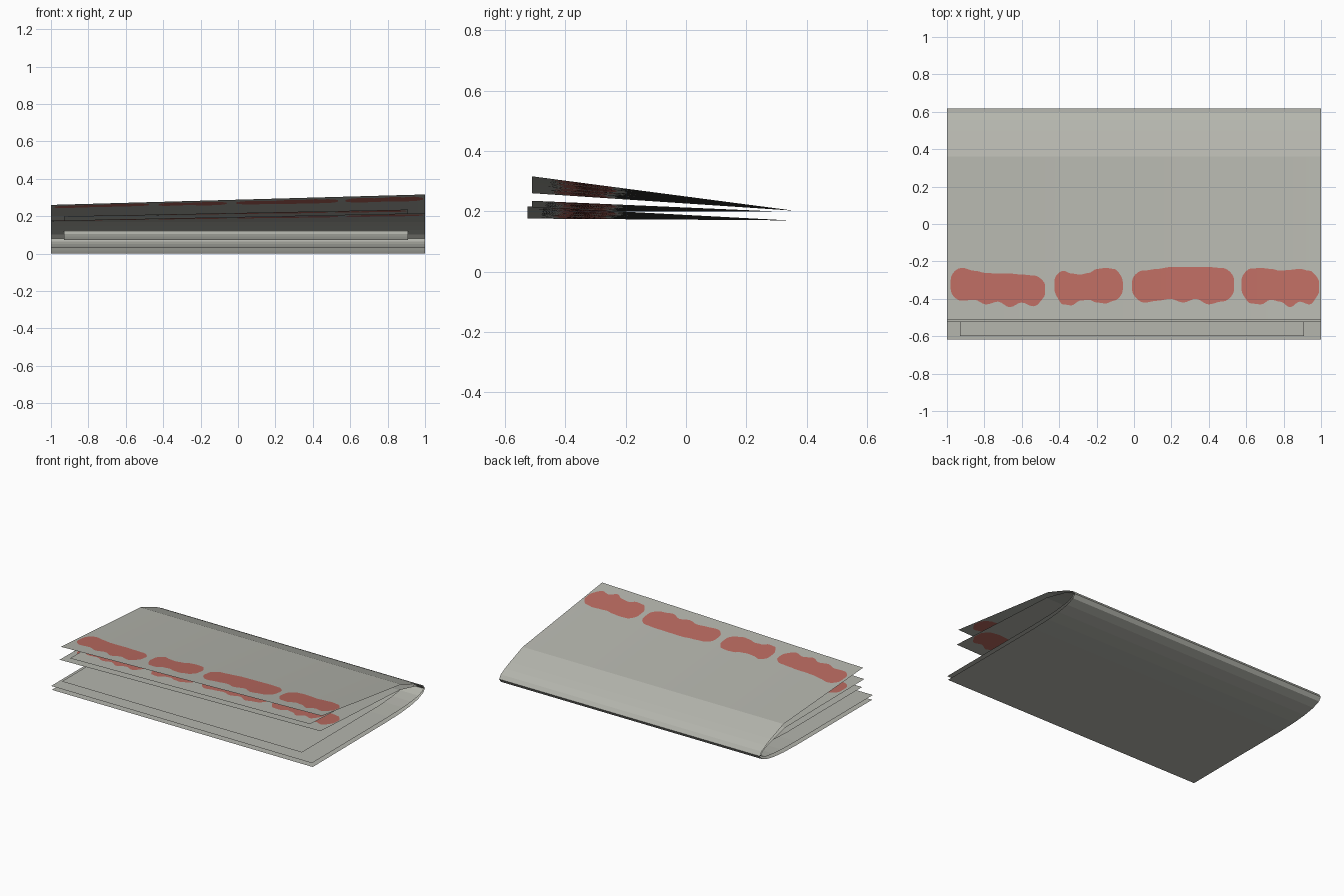
import bpy, bmesh, math

if "Cube" in bpy.data.objects:
    bpy.data.objects.remove(bpy.data.objects["Cube"])


def material(name, rgb):
    m = bpy.data.materials.new(name)
    m.diffuse_color = (*rgb, 1)
    m.use_nodes = True
    m.node_tree.nodes["Principled BSDF"].inputs["Base Color"].default_value = m.diffuse_color
    return m


GREY = material("paper grey", (0.46, 0.466, 0.42))
RED = material("faded red", (0.50, 0.148, 0.12))

# Red blotches: x start, x end, then evenly spaced depths of upper and lower outline
BLOTCHES = [
    (-0.98, -0.475,
     (-.245, -.235, -.25, -.262, -.265, -.265, -.27, -.275, -.29),
     (-.40, -.41, -.405, -.43, -.415, -.445, -.42, -.44, -.41)),
    (-0.425, -0.06,
     (-.255, -.25, -.265, -.27, -.262, -.24, -.235, -.24, -.26),
     (-.40, -.43, -.435, -.41, -.405, -.42, -.425, -.41, -.40)),
    (-0.01, 0.535,
     (-.26, -.248, -.24, -.23, -.23, -.23, -.23, -.235, -.25),
     (-.40, -.42, -.41, -.40, -.42, -.40, -.43, -.415, -.40)),
    (0.575, 0.99,
     (-.25, -.238, -.235, -.24, -.25, -.245, -.24, -.25, -.27),
     (-.40, -.425, -.43, -.405, -.415, -.445, -.415, -.43, -.40)),
]


def ease(values, t):
    """Smooth interpolation through evenly spaced values."""
    f = t * (len(values) - 1)
    i = min(int(f), len(values) - 2)
    k = (1 - math.cos(math.pi * (f - i))) / 2
    return values[i] * (1 - k) + values[i + 1] * k


def blotch_columns(steps=48):
    """Columns (x, lower y, upper y, red to next column) across the sheet."""
    cols = [(-1, -.33, -.31, False)]
    for x0, x1, top, low in BLOTCHES:
        for i in range(steps + 1):
            t = (1 - math.cos(math.pi * i / steps)) / 2
            x = x0 + (x1 - x0) * t
            e = min(1, min(x - x0, x1 - x) / 0.05)          # rounded ends
            k = 0.3 + 0.7 * math.sqrt(max(0, 1 - (1 - e) ** 2))
            u, d = ease(top, t), ease(low, t)
            mid = (u + d) / 2
            cols.append((x, mid + (d - mid) * k, mid + (u - mid) * k, i < steps))
    cols.append((1, -.33, -.31, False))
    return cols


def folded_sheet(name, x_left, x_right, edge_y, edge_z, profile):
    """Sheet folded along x: tilted stained flap, then the curved fold and base."""
    bm = bmesh.new()
    (hy, hz), rest = profile[0], profile[1:]
    grid = []
    cols = blotch_columns()
    for x, low, up, red in cols:
        w = (x + 1) / 2
        xx = x_left + (x_right - x_left) * w
        ze = edge_z[0] + (edge_z[1] - edge_z[0]) * w
        grid.append([bm.verts.new((xx, y, hz + (ze - hz) * (y - hy) / (edge_y - hy)))
                     for y in (edge_y, low, up, hy)])
    # flap: middle row is red inside a blotch
    for i in range(len(grid) - 1):
        a, b = grid[i], grid[i + 1]
        for r in range(3):
            f = bm.faces.new((a[r], b[r], b[r + 1], a[r + 1]))
            f.material_index = int(r == 1 and cols[i][3])
    # fold and lower half
    hinge = [c[3] for c in grid]
    for y, z in rest:
        nxt = [bm.verts.new((x_left, y, z)), bm.verts.new((x_right, y, z))]
        bm.faces.new(hinge + nxt[::-1])
        hinge = nxt
    me = bpy.data.meshes.new(name)
    bm.to_mesh(me)
    bm.free()
    me.materials.append(GREY)
    me.materials.append(RED)
    ob = bpy.data.objects.new(name, me)
    bpy.context.collection.objects.link(ob)


folded_sheet("outer_sheet", -1, 1, -0.51, (0.26, 0.316), [
    (.36, .202), (.50, .15), (.555, .127), (.60, .103), (.618, .077), (.60, .052),
    (.545, .03), (.46, .015), (.36, .006), (.22, .002), (-.61, 0)])

folded_sheet("middle_sheet", -1, 1, -0.525, (0.176, 0.216), [
    (.34, .17), (.45, .145), (.53, .125), (.585, .102), (.605, .08), (.59, .065),
    (.55, .051), (.47, .04), (.38, .034), (.22, .03), (-.618, .03)])

folded_sheet("inner_sheet", -0.93, 0.91, -0.51, (0.199, 0.235), [
    (.29, .20), (.38, .182), (.46, .158), (.51, .14), (.53, .12), (.51, .104),
    (.46, .091), (.38, .081), (.30, .076), (.22, .073), (-.60, .073)])
